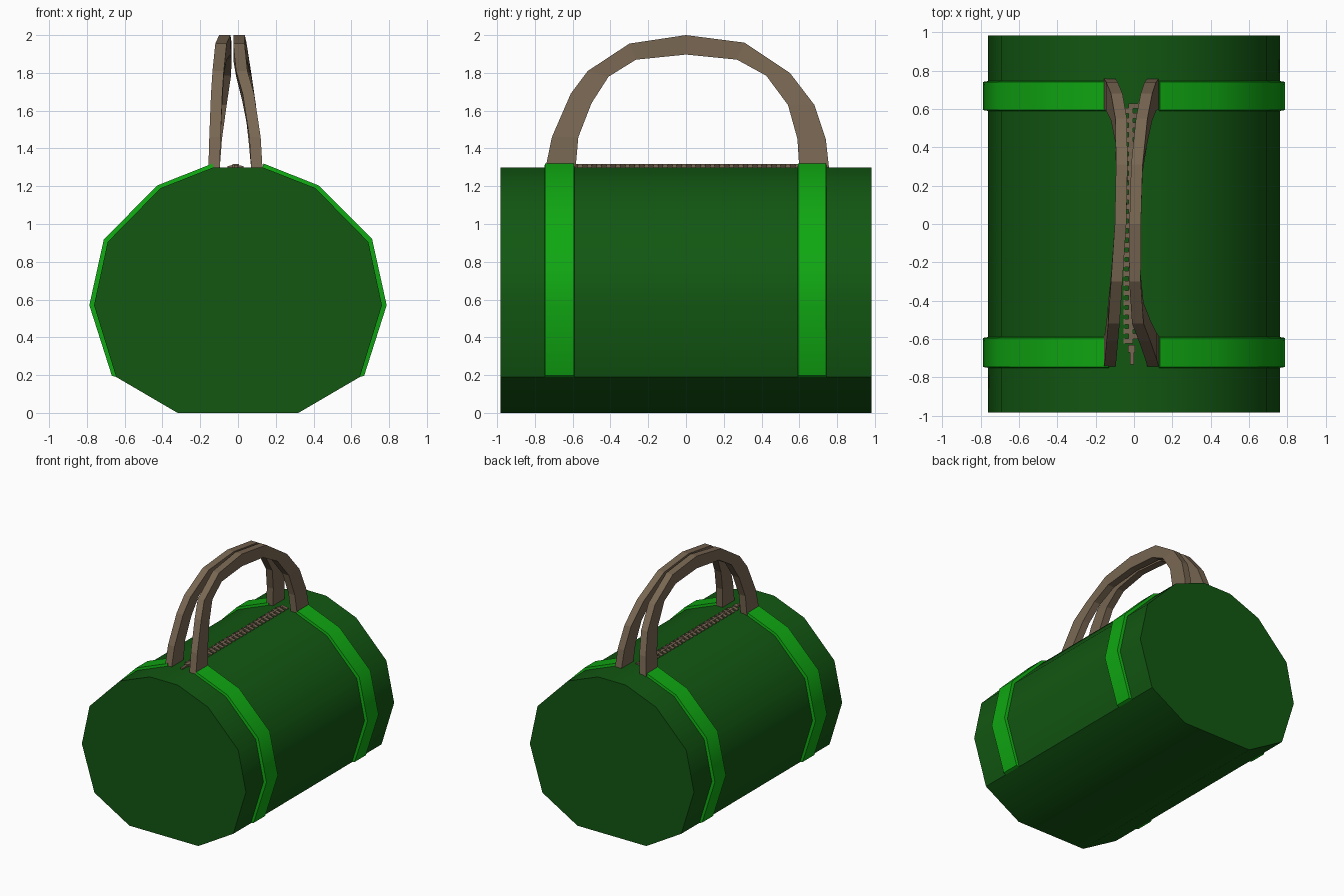
import bpy, bmesh, math

if "Cube" in bpy.data.objects:
    bpy.data.objects.remove(bpy.data.objects["Cube"])


def material(name, rgb):
    m = bpy.data.materials.new(name)
    m.diffuse_color = (*rgb, 1)
    m.use_nodes = True
    m.node_tree.nodes["Principled BSDF"].inputs["Base Color"].default_value = m.diffuse_color
    return m


DARK = material("dark green canvas", (0.006, 0.095, 0.006))
BRIGHT = material("bright green webbing", (0.005, 0.39, 0.006))
BROWN = material("brown leather", (0.19, 0.135, 0.085))


def finish(bm, name, mat, smooth=None):
    bmesh.ops.recalc_face_normals(bm, faces=bm.faces)
    me = bpy.data.meshes.new(name)
    bm.to_mesh(me)
    bm.free()
    me.materials.append(mat)
    ob = bpy.data.objects.new(name, me)
    bpy.context.collection.objects.link(ob)
    if smooth:
        bpy.ops.object.select_all(action='DESELECT')
        ob.select_set(True)
        bpy.context.view_layer.objects.active = ob
        bpy.ops.object.shade_smooth_by_angle(angle=math.radians(smooth))
    return ob


def loft(bm, rings):
    """Skin closed rings one after another and cap both ends."""
    rows = [[bm.verts.new(p) for p in r] for r in rings]
    n = len(rows[0])
    for a, b in zip(rows, rows[1:]):
        for i in range(n):
            j = (i + 1) % n
            bm.faces.new((a[i], a[j], b[j], b[i]))
    bm.faces.new(rows[0])
    bm.faces.new(rows[-1])


# Body: twelve-sided barrel lying along y
half = [(0.13, 1.30), (0.41, 1.19), (0.69, 0.905), (0.762, 0.57), (0.645, 0.19), (0.32, 0.0)]
profile = half + [(-x, z) for x, z in reversed(half)]
bm = bmesh.new()
loft(bm, [[(x, y, z) for x, z in profile] for y in (-0.983, 0.983)])
finish(bm, "bag_body", DARK, 38)

# Straps: webbing bands wrapped over the sides
inner = half[:5]
outer = [(0.135, 1.32), (0.425, 1.205), (0.71, 0.92), (0.787, 0.57), (0.668, 0.197)]
for side, label in ((1, "right"), (-1, "left")):
    for y0, y1, end in ((-0.75, -0.59, "front"), (0.59, 0.745, "back")):
        bm = bmesh.new()
        loft(bm, [[(side * a[0], y0, a[1]), (side * b[0], y0 + 0.004, b[1]),
                   (side * b[0], y1 - 0.004, b[1]), (side * a[0], y1, a[1])]
                  for a, b in zip(inner, outer)])
        finish(bm, f"strap_{end}_{label}", BRIGHT, 38)

# Handles: rectangular leather arches (outer y, outer z, inner y, inner z)
arch = [(-0.745, 1.29, -0.585, 1.29), (-0.71, 1.46, -0.57, 1.46),
        (-0.61, 1.69, -0.50, 1.64), (-0.52, 1.81, -0.41, 1.78),
        (-0.30, 1.955, -0.265, 1.87), (0, 2.0, 0, 1.897),
        (0.31, 1.96, 0.27, 1.87), (0.55, 1.80, 0.425, 1.785),
        (0.68, 1.63, 0.54, 1.63), (0.74, 1.45, 0.59, 1.45), (0.758, 1.29, 0.60, 1.29)]
lean = {"left": [-0.127, -0.122, -0.113, -0.105, -0.09, -0.07, -0.064, -0.067, -0.09, -0.115, -0.127],
        "right": [0.10, 0.09, 0.055, 0.02, 0.005, 0.006, 0.015, 0.04, 0.065, 0.085, 0.10]}
for label, centres in lean.items():
    bm = bmesh.new()
    w = 0.03
    loft(bm, [[(c - w, oy, oz), (c + w, oy, oz), (c + w, iy, iz), (c - w, iy, iz)]
              for c, (oy, oz, iy, iz) in zip(centres, arch)])
    finish(bm, f"handle_{label}", BROWN)

# Zip: two rows of interlocking teeth and a pull tab
bm = bmesh.new()


def tooth(x0, x1, y, length, z0, z1):
    loft(bm, [[(x0, yy, 1.295), (x1, yy, 1.295), (x1, yy, z1), (x0, yy, z0)]
              for yy in (y - length / 2, y + length / 2)])


for i in range(25):
    y = -0.61 + i * 0.05
    tooth(-0.055, -0.005, y, 0.028, 1.306, 1.318)
    tooth(-0.028, 0.03, y + 0.025, 0.028, 1.318, 1.306)
tooth(-0.021, -0.001, -0.70, 0.065, 1.312, 1.312)
tooth(-0.03, 0.006, -0.65, 0.04, 1.318, 1.318)
finish(bm, "zip_teeth", BROWN)
